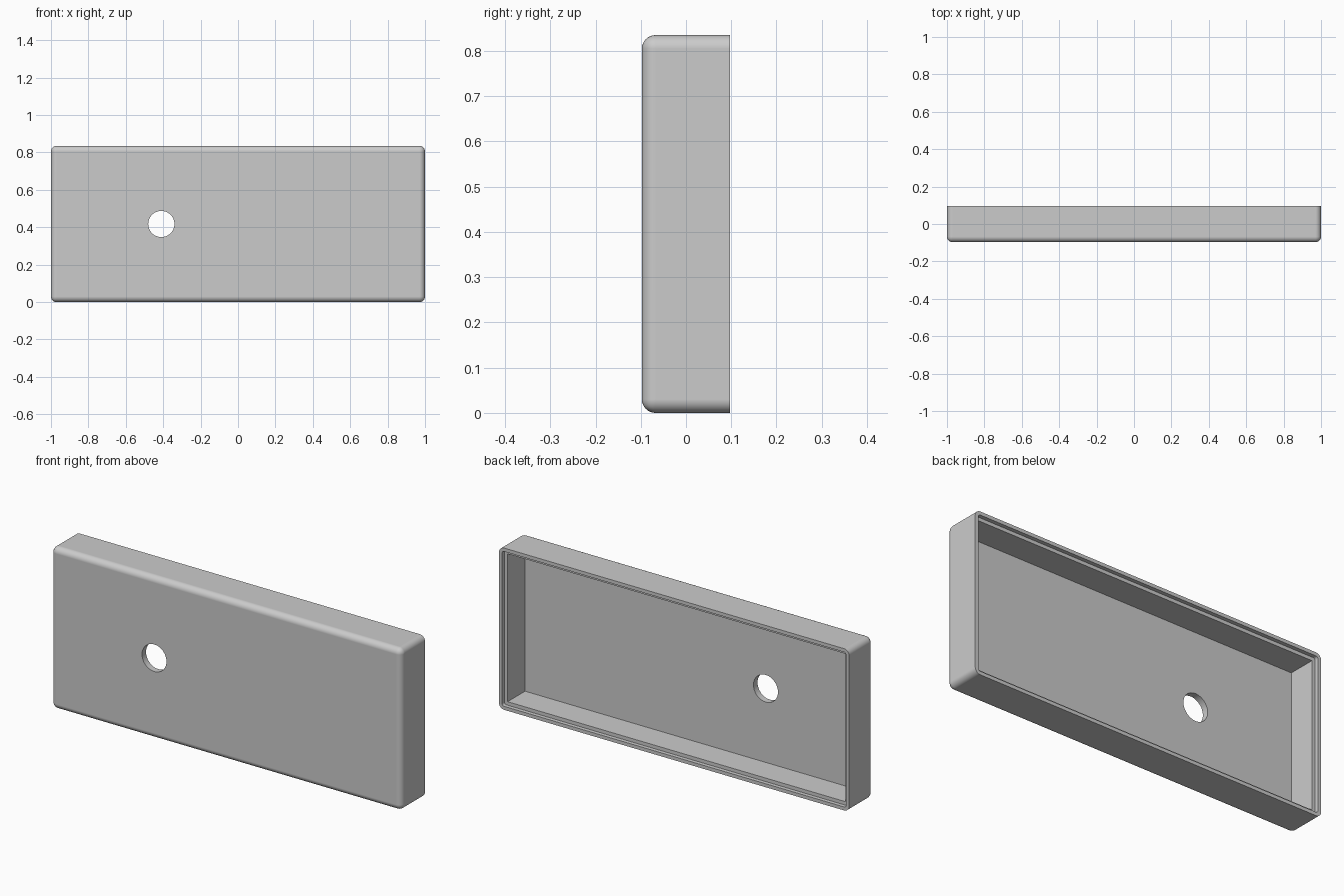
import bpy
import bmesh
from math import radians
from mathutils import Matrix, Vector

WIDTH, DEPTH, HEIGHT = 2.0, 0.195, 0.835
FRONT, BACK = -DEPTH / 2, DEPTH / 2
FILLET = 0.03      # outer rounding
RIM = 0.018        # width of the rim and of the ledge inside it
STEP = 0.02        # depth of the ledge below the rim
FLOOR = 0.033      # thickness of the front panel
OVERSHOOT = 0.1    # how far cutters reach past the surface

cube = bpy.data.objects.get("Cube")
if cube:
    bpy.data.objects.remove(cube, do_unlink=True)

grey = bpy.data.materials.new("light grey")
grey.use_nodes = True
colour = (0.6, 0.6, 0.6, 1)
grey.diffuse_color = colour
grey.node_tree.nodes["Principled BSDF"].inputs["Base Color"].default_value = colour


def add_object(name, bm):
    bmesh.ops.recalc_face_normals(bm, faces=bm.faces)
    mesh = bpy.data.meshes.new(name)
    bm.to_mesh(mesh)
    bm.free()
    mesh.materials.append(grey)
    obj = bpy.data.objects.new(name, mesh)
    bpy.context.collection.objects.link(obj)
    return obj


def box(name, inset, y0, y1, radius=0, round_front=False):
    """Box inset from the outline, with rounded corners and front edges."""
    bm = bmesh.new()
    size = Vector((WIDTH - 2 * inset, y1 - y0, HEIGHT - 2 * inset))
    centre = Vector((0, (y0 + y1) / 2, HEIGHT / 2))
    bmesh.ops.create_cube(bm, size=1, matrix=Matrix.LocRotScale(centre, None, size))
    if radius:
        edges = []
        for e in bm.edges:
            ys = [v.co.y - centre.y for v in e.verts]
            if ys[0] * ys[1] < 0 or (round_front and max(ys) < 0):
                edges.append(e)
        bmesh.ops.bevel(bm, geom=edges, offset=radius, segments=8, profile=0.5, affect='EDGES')
    return add_object(name, bm)


def cut(target, cutter):
    cutter.hide_render = True
    mod = target.modifiers.new("cut", 'BOOLEAN')
    mod.operation = 'DIFFERENCE'
    mod.solver = 'EXACT'
    mod.object = cutter
    bpy.context.view_layer.objects.active = target
    bpy.ops.object.modifier_apply(modifier=mod.name)
    bpy.data.objects.remove(cutter, do_unlink=True)


# Tray body with rounded front
tray = box("tray_shell", 0, FRONT, BACK, FILLET, True)

# Main cavity and the shallow lid recess around its mouth
cut(tray, box("cavity_cutter", 2 * RIM, FRONT + FLOOR, BACK + OVERSHOOT))
cut(tray, box("recess_cutter", RIM, BACK - STEP, BACK + OVERSHOOT, FILLET - RIM))

# Round hole through the front panel
bm = bmesh.new()
bmesh.ops.create_cone(bm, cap_ends=True, segments=48, radius1=0.07, radius2=0.07, depth=0.15,
                      matrix=Matrix.Translation((-0.41, FRONT, HEIGHT / 2)) @ Matrix.Rotation(radians(90), 4, 'X'))
cut(tray, add_object("hole_cutter", bm))

# Smooth fillets, flat panels
bpy.ops.object.select_all(action='DESELECT')
tray.select_set(True)
bpy.context.view_layer.objects.active = tray
bpy.ops.object.shade_smooth_by_angle(angle=radians(30))
weighted = tray.modifiers.new("flat panels", 'WEIGHTED_NORMAL')
weighted.keep_sharp = True
